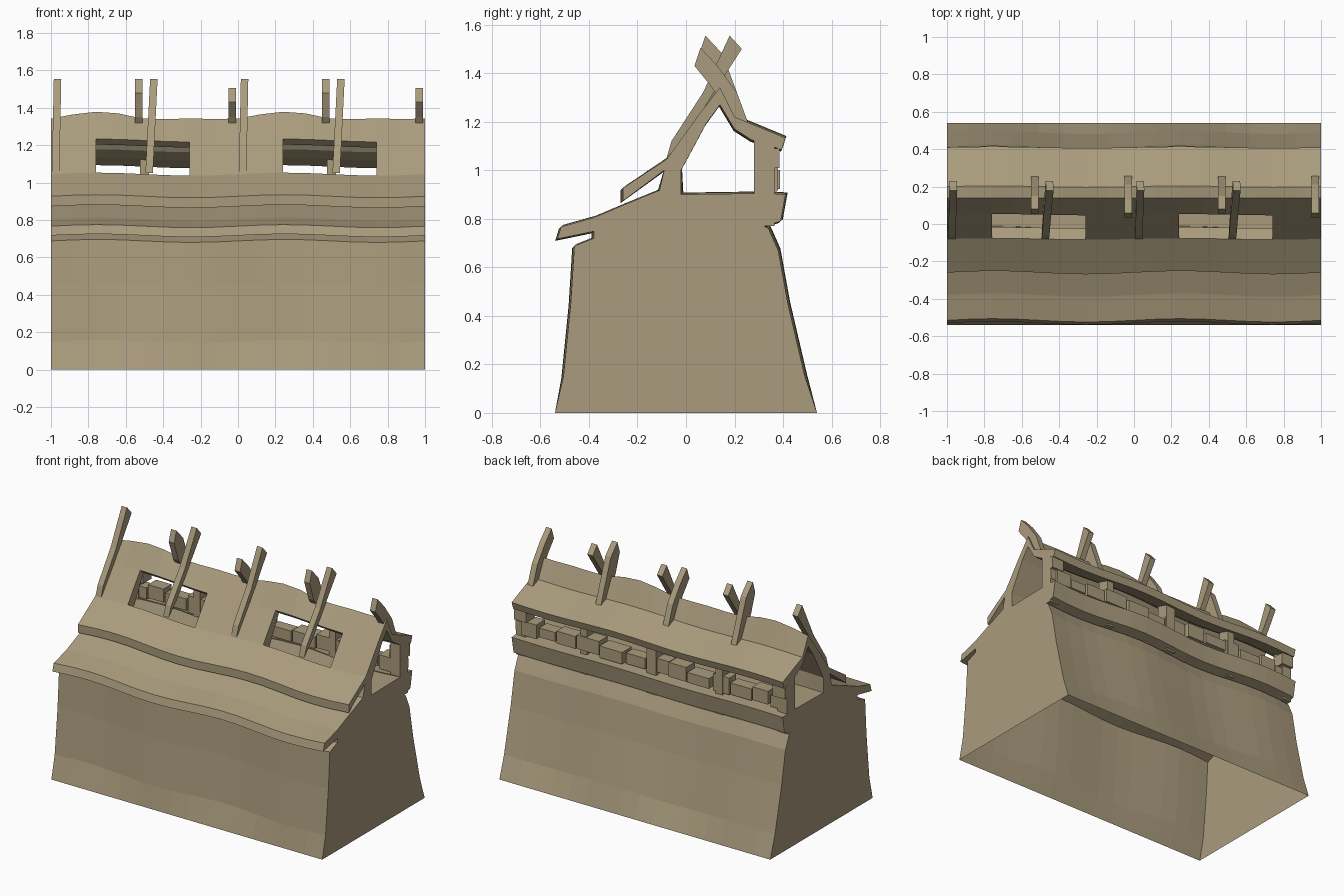
import bpy, bmesh, math, random

if "Cube" in bpy.data.objects:
    bpy.data.objects.remove(bpy.data.objects["Cube"])

random.seed(4)
tan = bpy.data.materials.new("weathered tan")
tan.diffuse_color = (0.40, 0.33, 0.205, 1)
tan.use_nodes = True
tan.node_tree.nodes["Principled BSDF"].inputs["Base Color"].default_value = tan.diffuse_color

# shared stations along the length (the design repeats every 1 unit)
HALF = [0, .12, .24, .36, .49, .62, .74, .87]
XS = [h - 1 for h in HALF] + HALF + [1]


def wavy(x, y, z):
    """Hand-cut wobble, fading to none at the ground and the ends."""
    s = math.sin(2 * math.pi * x)
    if z > 1.3:
        return x, y, z + .018 * s - .01 * math.cos(4 * math.pi * x) + .006 * math.sin(8 * math.pi * x)
    if z < .01:
        return x, y, z
    return x, y + .009 * s * (1 if z < .95 else .4), z + .008 * s


def sweep(name, profile, xs=XS, warp=wavy, open_last=False):
    """Extrude a (y, z) profile along x with flat end caps."""
    bm = bmesh.new()
    rings = [[bm.verts.new(warp(x, y, z)) for y, z in profile] for x in xs]
    n = len(profile)
    for a, b in zip(rings, rings[1:]):
        for i in range(n - 1 if open_last else n):
            j = (i + 1) % n
            bm.faces.new((a[i], a[j], b[j], b[i]))
    bm.faces.new(rings[0])
    bm.faces.new(rings[-1][::-1])
    bmesh.ops.recalc_face_normals(bm, faces=bm.faces)
    me = bpy.data.meshes.new(name)
    bm.to_mesh(me)
    bm.free()
    me.materials.append(tan)
    ob = bpy.data.objects.new(name, me)
    bpy.context.collection.objects.link(ob)
    return ob


def block(name, x0, x1, y0, y1, z0, z1):
    return sweep(name, [(y0, z0), (y1, z0), (y1, z1), (y0, z1)], [x0, x1],
                 lambda x, y, z: (x, y, z))


# battered wall body with lower front eave and attic floor, open underneath
sweep("wall_body", [
    (.54, 0), (.49, .15), (.42, .45), (.38, .67), (.34, .76), (.32, .77), (.31, .905),
    (-.02, .9), (-.11, .917), (-.25, .86), (-.38, .805), (-.515, .767), (-.53, .717),
    (-.38, .748), (-.38, .72), (-.46, .688), (-.475, .45), (-.505, .15), (-.54, 0)],
    open_last=True)

# low wall under the upper front roof
sweep("knee_wall", [(-.11, .915), (-.09, 1.0), (-.02, 1.0), (-.02, .9)])

# upper front roof: eave, window band, ridge strip
sweep("front_roof_eave", [(-.26, .927), (-.08, 1.045), (-.02, 1.0), (-.09, 1.0), (-.26, .873)])
for i, (a, b) in enumerate(((-1, -.76), (-.26, .24), (.74, 1))):
    sweep(f"front_roof_panel_{i}", [(-.08, 1.045), (.05, 1.225), (.085, 1.195), (-.02, 1.0)],
          [x for x in XS if a - .001 <= x <= b + .001])
sweep("front_roof_ridge", [(.05, 1.225), (.14, 1.352), (.14, 1.27), (.085, 1.195)])

# back roof slab
sweep("back_roof", [(.14, 1.352), (.2, 1.22), (.41, 1.133), (.395, 1.085),
                    (.27, 1.125), (.2, 1.17), (.14, 1.27)])

# back sill beam
sweep("back_beam", [(.31, .765), (.39, .79), (.41, .9), (.28, .91)])

# posts in the back opening
for i, (x, w) in enumerate(((-.965, .035), (-.5, .025), (0, .035), (.5, .025), (.965, .035))):
    block(f"back_post_{i}", x - w, x + w, .28, .365, .77, 1.125)
for i, x in enumerate((-.955, .955)):
    block(f"corner_brick_{i}", x - .045, x + .045, .3, .385, 1.01, 1.09)

# row of uneven bricks along the back
x, i = -1.0, 0
while x < .97:
    w = min(random.uniform(.11, .17), 1 - x)
    y = random.uniform(.355, .392)
    block(f"back_brick_{i}", x, x + w, .285, y, random.uniform(.91, .935), random.uniform(.99, 1.03))
    x += w + .012
    i += 1

# crossing rafters that stick out above the ridge
FRONT = [(-.08, 1.05), (-.06, 1.12), (.07, 1.32), (.18, 1.555), (.23, 1.5), (.14, 1.36), (0, 1.14)]
BACK = [(.26, 1.185), (.21, 1.32), (.13, 1.43), (.06, 1.505), (.035, 1.43), (.1, 1.35), (.2, 1.2)]
for i in range(4):
    fx = -.975 + .5 * i
    tilt = .02 if i % 2 == 0 else .05
    sweep(f"front_rafter_{i}", FRONT, [fx - .02, fx + .02],
          lambda x, y, z: (x + tilt * (z - 1.05), y, z))
    bx = -.53 + .5 * i
    lift = .05 if i % 2 == 0 else 0
    sweep(f"back_rafter_{i}", BACK, [bx - .02, bx + .02],
          lambda x, y, z: (x, y + (lift * .4 if z > 1.4 else 0), z + (lift if z > 1.4 else 0)))
